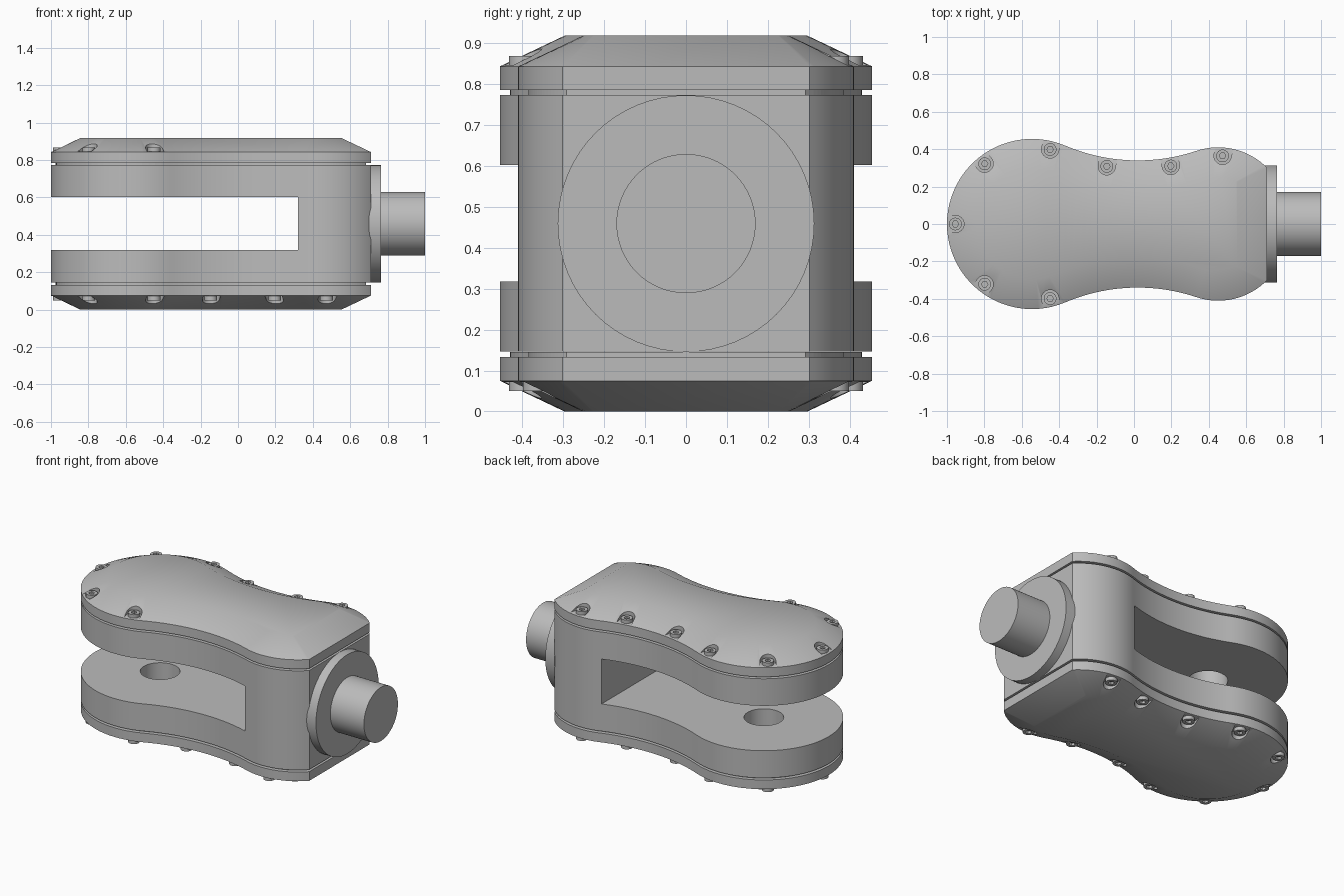
import bpy, bmesh
from math import sin, cos, pi, atan2, sqrt, radians
from mathutils import Vector

if "Cube" in bpy.data.objects:
    bpy.data.objects.remove(bpy.data.objects["Cube"], do_unlink=True)

grey = bpy.data.materials.new("satin grey")
grey.use_nodes = True
grey.diffuse_color = (0.5, 0.5, 0.5, 1)
grey.node_tree.nodes["Principled BSDF"].inputs["Base Color"].default_value = (0.5, 0.5, 0.5, 1)

HEIGHT = 0.918
END_X = 0.71


def arc(centre, r, a, b, n=24):
    return [(centre[0] + r * cos(a + (b - a) * i / n),
             centre[1] + r * sin(a + (b - a) * i / n)) for i in range(n + 1)]


def half_outline(d):
    """Waisted plan outline on the +y side, moved inward by d."""
    big, waist, small = (-0.545, 0), (0.02, 1.33), (0.45, 0.043)
    a1 = atan2(waist[1] - big[1], waist[0] - big[0])
    a2 = atan2(waist[1] - small[1], waist[0] - small[0])
    r = 0.367 - d
    dx = END_X - d - small[0]
    a3 = atan2(sqrt(r * r - dx * dx), dx)
    return (arc(big, 0.455 - d, pi, a1) + arc(waist, 0.99 + d, a1 - pi, a2 - pi)[1:]
            + arc(small, r, a2, a3)[1:])


def outline(d, z):
    half = half_outline(d)
    half[0] = (half[0][0], 0)
    pts = half + [(x, -y) for x, y in reversed(half[1:])]
    return [Vector((x, y, z)) for x, y in pts]


def loft(bm, loops):
    """Skin a stack of equal-length loops and close both ends."""
    rings = [[bm.verts.new(p) for p in loop] for loop in loops]
    for low, high in zip(rings, rings[1:]):
        for i in range(len(low)):
            j = (i + 1) % len(low)
            bm.faces.new((low[i], low[j], high[j], high[i]))
    bm.faces.new(rings[0][::-1])
    bm.faces.new(rings[-1])


def make(name, stacks, cutter=False):
    bm = bmesh.new()
    for loops in stacks:
        loft(bm, loops)
    bmesh.ops.recalc_face_normals(bm, faces=bm.faces)
    mesh = bpy.data.meshes.new(name)
    bm.to_mesh(mesh)
    bm.free()
    mesh.materials.append(grey)
    obj = bpy.data.objects.new(name, mesh)
    bpy.context.collection.objects.link(obj)
    obj.hide_render = cutter
    return obj


def select(obj):
    bpy.ops.object.select_all(action='DESELECT')
    obj.select_set(True)
    bpy.context.view_layer.objects.active = obj


def cut(obj, cutter):
    mod = obj.modifiers.new("cut", 'BOOLEAN')
    mod.operation, mod.solver, mod.object = 'DIFFERENCE', 'EXACT', cutter
    select(obj)
    bpy.ops.object.modifier_apply(modifier=mod.name)
    bpy.data.objects.remove(cutter, do_unlink=True)


def smooth(obj):
    select(obj)
    bpy.ops.object.shade_smooth_by_angle(angle=radians(30))


def ring(r, x=None, z=None, n=64):
    """Circle around the shaft axis at x, or around the pin axis at z."""
    angles = [2 * pi * i / n for i in range(n)]
    if z is None:
        return [Vector((x, r * cos(a), HEIGHT / 2 + r * sin(a))) for a in angles]
    return [Vector((-0.545 + r * cos(a), r * sin(a), z)) for a in angles]


# Forked body with slot and pin hole
body = make("fork_body", [[outline(0, 0.146), outline(0, 0.773)]])
slot = make("slot_cutter", [[[Vector((x, y, z)) for x, y in
            ((-1.2, -0.7), (0.32, -0.7), (0.32, 0.7), (-1.2, 0.7))] for z in (0.318, 0.602)]], True)
cut(body, slot)
cut(body, make("pin_hole_cutter", [[ring(0.114, z=0.1), ring(0.114, z=0.82)]], True))
smooth(body)

# Screw seats: position and outward direction along the edge
INSET = 0.045
SEAT_X = (-0.8, -0.455, -0.145, 0.185, 0.475)


def seats(front_count):
    found = [(Vector((-1 + INSET, 0)), Vector((-1, 0)))]
    pairs = [(Vector(p), Vector(q)) for p, q in zip(half_outline(INSET), half_outline(0))]
    for i, x in enumerate(SEAT_X):
        p, q = min(pairs, key=lambda pair: abs(pair[0].x - x))
        out = (q - p).normalized()
        found.append((p, out))
        if i < front_count:
            found.append((Vector((p.x, -p.y)), Vector((out.x, -out.y))))
    return found


def pocket(p, out, flip):
    """U-shaped pocket, open towards the edge."""
    side, r = Vector((-out.y, out.x)), 0.046
    pts = [p + r * (out * cos(a) + side * sin(a)) for a in
           [pi / 2 + pi * i / 16 for i in range(17)]]
    pts += [p + out * 0.09 - side * r, p + out * 0.09 + side * r]
    return [[Vector((v.x, v.y, flip(z))) for v in pts] for z in (0.846, 1.0)]


def screw(p, flip):
    """Round head with a hexagonal socket."""
    angles = [2 * pi * i / 24 for i in range(24)]
    hexed = lambda a: 0.015 / cos((a % (pi / 3)) - pi / 6)
    levels = ((0.84, lambda a: 0.034), (0.868, lambda a: 0.034),
              (0.868, hexed), (0.853, hexed))
    return [[Vector((p.x + r(a) * cos(a), p.y + r(a) * sin(a), flip(z))) for a in angles]
            for z, r in levels]


# Chamfered covers, spacer plates and screws, above and below
for label, flip, front_count in (("top", lambda z: z, 2),
                                 ("bottom", lambda z: HEIGHT - z, 5)):
    make(label + "_spacer", [[outline(0.025, flip(0.773)), outline(0.025, flip(0.785))]])
    cover = make(label + "_cover", [[outline(d, flip(z)) for d, z in
                 ((0, 0.785), (0, 0.843), (0.158, HEIGHT))]])
    places = seats(front_count)
    cut(cover, make("pocket_cutter", [pocket(p, out, flip) for p, out in places], True))
    smooth(cover)
    smooth(make(label + "_screws", [screw(p, flip) for p, out in places]))

# Round flange and shaft on the flat end
smooth(make("shaft_flange", [[ring(0.3135, x=0.70), ring(0.3135, x=0.765)]]))
smooth(make("shaft", [[ring(0.17, x=0.75), ring(0.17, x=1.0)]]))
